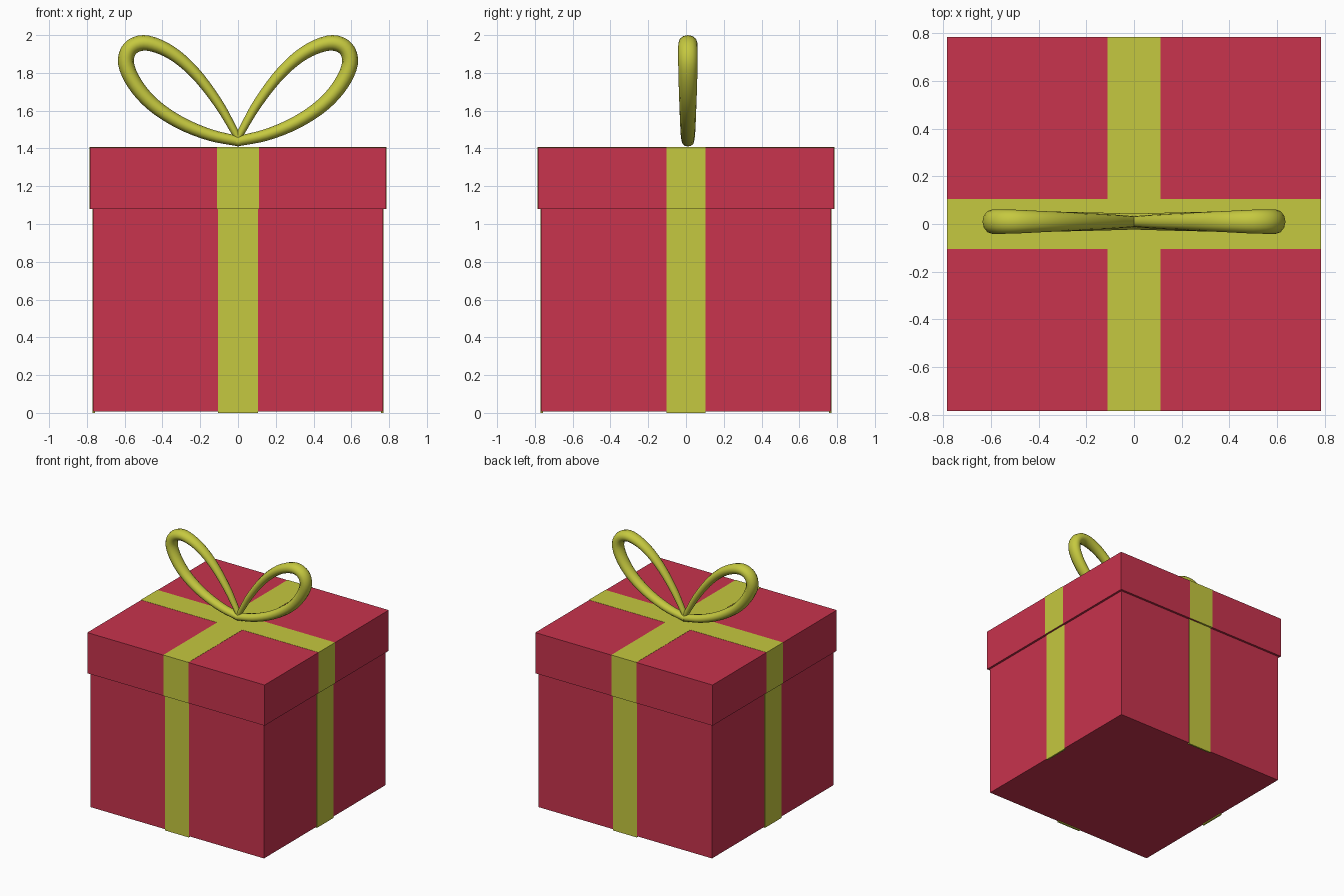
import bpy, bmesh, math
from mathutils import Vector

if "Cube" in bpy.data.objects:
    bpy.data.objects.remove(bpy.data.objects["Cube"])


def material(name, color):
    m = bpy.data.materials.new(name)
    m.diffuse_color = color
    m.use_nodes = True
    m.node_tree.nodes["Principled BSDF"].inputs["Base Color"].default_value = m.diffuse_color
    return m


RED = material("red_paper", (0.58, 0.033, 0.075, 1))
YELLOW = material("yellow_ribbon", (0.56, 0.58, 0.05, 1))


def finish(name, bm, mat):
    bmesh.ops.recalc_face_normals(bm, faces=bm.faces)
    me = bpy.data.meshes.new(name)
    bm.to_mesh(me)
    bm.free()
    me.materials.append(mat)
    ob = bpy.data.objects.new(name, me)
    bpy.context.collection.objects.link(ob)
    return ob


def box(name, lo, hi, mat):
    bm = bmesh.new()
    bmesh.ops.create_cube(bm, size=1)
    for v in bm.verts:
        v.co = [lo[i] + (v.co[i] + 0.5) * (hi[i] - lo[i]) for i in range(3)]
    return finish(name, bm, mat)


# Box body and overhanging lid
B, L = 0.767, 0.784
SEAM, TOP = 1.08, 1.405
box("box_body", (-B, -B, 0.008), (B, B, SEAM + 0.02), RED)
box("box_lid", (-L, -L, SEAM), (L, L, TOP), RED)

# Ribbon strips on the four body sides
T = 0.004
for s, side in ((-1, "front"), (1, "back")):
    y0, y1 = sorted((s * (B - 0.01), s * (B + T)))
    box("body_ribbon_" + side, (-0.105, y0, 0), (0.105, y1, SEAM), YELLOW)
for s, side in ((-1, "left"), (1, "right")):
    x0, x1 = sorted((s * (B - 0.01), s * (B + T)))
    box("body_ribbon_" + side, (x0, -0.104, 0), (x1, 0.104, SEAM), YELLOW)

# Ribbon cross wrapped over the lid
E = 0.0015
box("lid_ribbon_front_to_back", (-0.111, -L - E, SEAM), (0.111, L + E, TOP + E), YELLOW)
box("lid_ribbon_side_to_side", (-L - E, -0.104, SEAM), (L + E, 0.104, TOP + E), YELLOW)

# Bow loop path: x, z, in-plane half thickness
PATH = [(-0.01, 1.437, 0.027), (0.15, 1.472, 0.031), (0.31, 1.538, 0.034),
        (0.45, 1.632, 0.037), (0.545, 1.74, 0.040), (0.593, 1.85, 0.042),
        (0.572, 1.928, 0.042), (0.50, 1.959, 0.041), (0.40, 1.932, 0.037),
        (0.30, 1.868, 0.033), (0.20, 1.768, 0.029), (0.10, 1.632, 0.025),
        (0.035, 1.52, 0.021), (-0.005, 1.445, 0.018)]


def smooth_path(points, steps=4):
    p = [Vector(q) for q in points]
    p = [2 * p[0] - p[1]] + p + [2 * p[-1] - p[-2]]
    out = []
    for i in range(1, len(p) - 2):
        a, b, c, d = p[i - 1:i + 3]
        for k in range(steps):
            t = k / steps
            out.append(0.5 * (2 * b + (c - a) * t + (2 * a - 5 * b + 4 * c - d) * t * t
                              + (3 * b - a - 3 * c + d) * t ** 3))
    return out + [p[-2]]


def bow_loop(name, side, sides=12):
    pts = smooth_path(PATH)
    bm = bmesh.new()
    rings = []
    for i, p in enumerate(pts):
        d = pts[min(i + 1, len(pts) - 1)] - pts[max(i - 1, 0)]
        n = Vector((-d.y, d.x)).normalized()
        ring = []
        for k in range(sides):
            a = 2 * math.pi * k / sides
            r = p.z * math.cos(a)
            ring.append(bm.verts.new((side * (p.x + n.x * r),
                                      0.01 + 1.22 * p.z * math.sin(a),
                                      p.y + n.y * r)))
        rings.append(ring)
    for r0, r1 in zip(rings, rings[1:]):
        for k in range(sides):
            j = (k + 1) % sides
            bm.faces.new((r0[k], r0[j], r1[j], r1[k]))
    bm.faces.new(rings[0])
    bm.faces.new(rings[-1])
    ob = finish(name, bm, YELLOW)
    bpy.ops.object.select_all(action='DESELECT')
    ob.select_set(True)
    bpy.context.view_layer.objects.active = ob
    bpy.ops.object.shade_smooth_by_angle(angle=math.radians(40))


# Two mirrored bow loops
bow_loop("bow_loop_right", 1)
bow_loop("bow_loop_left", -1)
